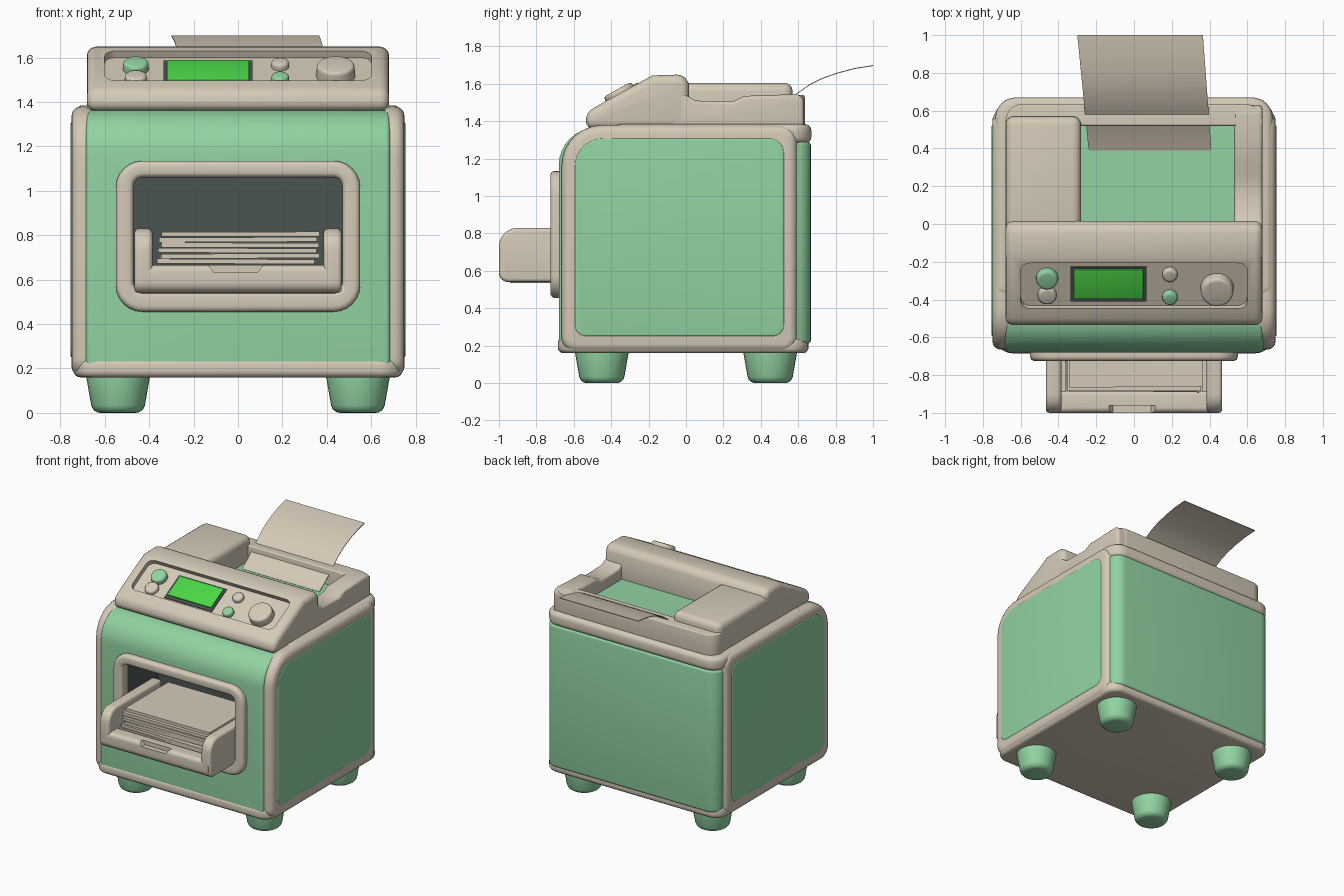
import bpy, bmesh, math, random
from mathutils import Matrix, Vector

if "Cube" in bpy.data.objects:
    bpy.data.objects.remove(bpy.data.objects["Cube"])

random.seed(4)


def material(name, rgb):
    m = bpy.data.materials.new(name)
    m.diffuse_color = (*rgb, 1)
    m.use_nodes = True
    m.node_tree.nodes["Principled BSDF"].inputs["Base Color"].default_value = m.diffuse_color
    return m


GREEN = material("mint green", (0.285, 0.65, 0.36))
BEIGE = material("warm beige", (0.66, 0.59, 0.475))
DARK = material("dark interior", (0.07, 0.09, 0.085))
SCREEN = material("bright screen green", (0.07, 0.68, 0.06))


def finish(name, bm, mat, bevel=0, matrix=None, seg=4):
    bmesh.ops.recalc_face_normals(bm, faces=bm.faces)
    if matrix:
        bm.transform(matrix)
    me = bpy.data.meshes.new(name)
    bm.to_mesh(me)
    bm.free()
    ob = bpy.data.objects.new(name, me)
    bpy.context.collection.objects.link(ob)
    if mat:
        me.materials.append(mat)
    if bevel:
        b = ob.modifiers.new("bevel", 'BEVEL')
        b.width, b.segments = bevel, seg
        b.limit_method, b.angle_limit = 'ANGLE', math.radians(32)
    return ob


def place(axis, u, v, w):
    return {'x': (w, u, v), 'y': (u, w, v), 'z': (u, v, w)}[axis]


def rrect(u0, v0, u1, v1, radii, n=6):
    """Rounded rectangle, radii from (u0,v0) counter-clockwise."""
    if not isinstance(radii, tuple):
        radii = (radii,) * 4
    pts = []
    for k, (u, v, su, sv) in enumerate([(u0, v0, 1, 1), (u1, v0, -1, 1),
                                        (u1, v1, -1, -1), (u0, v1, 1, -1)]):
        r = radii[k]
        for i in range(n + 1):
            a = math.radians(180 + 90 * k + 90 * i / n)
            pts.append((u + su * r + r * math.cos(a), v + sv * r + r * math.sin(a)))
    return pts


def prism(name, pts, axis, lo, hi, mat, bevel=0, matrix=None):
    bm = bmesh.new()
    a = [bm.verts.new(place(axis, u, v, lo)) for u, v in pts]
    b = [bm.verts.new(place(axis, u, v, hi)) for u, v in pts]
    bm.faces.new(a)
    bm.faces.new(b)
    for i in range(len(a)):
        j = (i + 1) % len(a)
        bm.faces.new((a[i], a[j], b[j], b[i]))
    return finish(name, bm, mat, bevel, matrix)


def ring(name, outer, inner, axis, lo, hi, mat, bevel):
    bm = bmesh.new()
    loops = [[bm.verts.new(place(axis, u, v, w)) for u, v in pts]
             for pts, w in ((outer, lo), (outer, hi), (inner, hi), (inner, lo))]
    n = len(outer)
    for k in range(4):
        p, q = loops[k], loops[(k + 1) % 4]
        for i in range(n):
            j = (i + 1) % n
            bm.faces.new((p[i], p[j], q[j], q[i]))
    return finish(name, bm, mat, bevel)


def box(name, x, y, z, mat, bevel=0, matrix=None):
    pts = [(x[0], y[0]), (x[1], y[0]), (x[1], y[1]), (x[0], y[1])]
    return prism(name, pts, 'z', z[0], z[1], mat, bevel, matrix)


def disc(name, r0, r1, z0, z1, mat, bevel, matrix):
    bm = bmesh.new()
    bmesh.ops.create_cone(bm, cap_ends=True, segments=28, radius1=r0, radius2=r1, depth=z1 - z0,
                          matrix=Matrix.Translation((0, 0, (z0 + z1) / 2)))
    return finish(name, bm, mat, bevel, matrix)


cutters = []


def cut(ob, cutter):
    m = ob.modifiers.new("cut", 'BOOLEAN')
    m.operation, m.object, m.solver = 'DIFFERENCE', cutter, 'EXACT'
    cutter.hide_render = True
    cutters.append(cutter)


# Body shell with the paper opening
body = prism("body_shell", rrect(-0.68, 0.20, 0.64, 1.365, (0.03, 0.05, 0.05, 0.2), 8),
             'x', -0.685, 0.685, GREEN, 0.02)
cut(body, box("opening_cutter", (-0.48, 0.48), (-0.9, -0.28), (0.54, 1.07), None))
prism("back_panel", rrect(-0.725, 0.35, 0.725, 0.668, (0.02, 0.02, 0.09, 0.09)),
      'z', 0.21, 1.29, GREEN, 0.03)

# Dark lining of the opening, open at the front
bm = bmesh.new()
bmesh.ops.create_cube(bm, size=1, matrix=Matrix.Translation((0, -0.48, 0.805))
                      @ Matrix.Diagonal((0.95, 0.39, 0.52, 1)))
bm.faces.ensure_lookup_table()
bmesh.ops.delete(bm, geom=[min(bm.faces, key=lambda f: f.calc_center_median().y)],
                 context='FACES_ONLY')
lining = finish("opening_lining", bm, DARK)
lining.data.flip_normals()

# Beige framework: base, top rail, side frames with green panels
prism("base_plate", rrect(-0.74, -0.685, 0.74, 0.655, 0.1), 'z', 0.16, 0.245, BEIGE, 0.03)
prism("top_rail", rrect(-0.735, -0.38, 0.735, 0.67, (0.05, 0.05, 0.11, 0.11)),
      'z', 1.28, 1.385, BEIGE, 0.035)
for s, side in ((-1, "left"), (1, "right")):
    lo, hi = sorted((s * 0.64, s * 0.75))
    prism(side + "_side_frame", rrect(-0.665, 0.165, 0.595, 1.38, (0.08, 0.08, 0.09, 0.22), 8),
          'x', lo, hi, BEIGE, 0.045)
    lo, hi = sorted((s * 0.70, s * 0.754))
    prism(side + "_side_panel", rrect(-0.595, 0.25, 0.525, 1.31, (0.06, 0.06, 0.08, 0.15), 8),
          'x', lo, hi, GREEN, 0.01)

# Feet
for x in (-0.54, 0.54):
    for y in (-0.45, 0.45):
        disc("foot", 0.115, 0.15, 0, 0.2, GREEN, 0.035, Matrix.Translation((x, y, 0)))

# Front bezel
ring("front_bezel", rrect(-0.55, 0.455, 0.55, 1.135, 0.12), rrect(-0.47, 0.55, 0.47, 1.06, 0.04),
     'y', -0.725, -0.64, BEIGE, 0.025)

# Paper tray
for s, side in ((-1, "left"), (1, "right")):
    lo, hi = sorted((s * 0.385, s * 0.467))
    prism(side + "_tray_wall", rrect(-1.0, 0.54, -0.36, 0.83, (0.05, 0.02, 0.02, 0.1)),
          'x', lo, hi, BEIGE, 0.025)
front = prism("tray_front", rrect(-1.0, 0.54, -0.885, 0.665, (0.05, 0.02, 0.02, 0.03)),
              'x', -0.45, 0.45, BEIGE)
cut(front, prism("notch_cutter", [(-0.16, 0.7), (-0.11, 0.635), (0.09, 0.635), (0.14, 0.7)],
                 'y', -1.1, -0.96, None))
box("tray_floor", (-0.44, 0.44), (-0.94, -0.36), (0.535, 0.6), BEIGE)

# Stack of loose sheets
for i in range(9):
    dx, dy = random.uniform(-0.012, 0.012), random.uniform(-0.02, 0.01)
    z = 0.598 + i * 0.0245
    box("stacked_sheets", (-0.355, 0.355), (-0.26, 0.26), (0, 0.021), BEIGE, 0,
        Matrix.Translation((dx, -0.61 + dy, z))
        @ Matrix.Rotation(random.uniform(-0.02, 0.02), 4, 'Z')
        @ Matrix.Rotation(random.uniform(-0.006, 0.006), 4, 'Y'))

# Top unit: sloping hood, left block, rails and green output floor
hood = prism("control_hood", [(-0.535, 1.36), (-0.535, 1.445), (-0.47, 1.485), (-0.18, 1.645),
                              (-0.01, 1.65), (0.015, 1.6), (0.015, 1.36)],
             'x', -0.68, 0.68, BEIGE, 0.04)
box("left_block", (-0.68, -0.28), (-0.08, 0.57), (1.36, 1.605), BEIGE, 0.045)
prism("right_rail", [(-0.08, 1.36), (-0.08, 1.58), (0.0, 1.54), (0.05, 1.51), (0.25, 1.505),
                     (0.31, 1.535), (0.6, 1.545), (0.63, 1.52), (0.63, 1.36)],
      'x', 0.53, 0.68, BEIGE, 0.025)
prism("back_rail", rrect(-0.68, 0.52, 0.68, 0.635, (0.01, 0.01, 0.09, 0.09)),
      'z', 1.36, 1.54, BEIGE, 0.025)
box("output_floor", (-0.3, 0.55), (0.0, 0.54), (1.37, 1.42), GREEN)

# Sunken control panel, in the slope's own frame
SLOPE = math.radians(29)
P = Matrix.Translation((0, -0.33, 1.5625)) @ Matrix.Rotation(SLOPE, 4, 'X')
cut(hood, prism("panel_cutter", rrect(-0.6, -0.135, 0.6, 0.14, 0.05), 'z', -0.035, 0.2, None,
                0, P))
box("screen_border", (-0.335, 0.065), (-0.108, 0.1), (-0.06, -0.028), DARK, 0, P)
box("screen", (-0.32, 0.05), (-0.085, 0.09), (-0.05, -0.019), SCREEN, 0.004, P)
for name, x, y, r, h, mat in (("upper_left_button", -0.46, -0.3, 0.06, 0.005, GREEN),
                              ("lower_left_button", -0.46, -0.39, 0.052, -0.005, BEIGE),
                              ("upper_right_button", 0.19, -0.28, 0.042, -0.005, BEIGE),
                              ("lower_right_button", 0.19, -0.4, 0.042, 0.0, GREEN),
                              ("control_knob", 0.44, -0.355, 0.09, 0.025, BEIGE)):
    ly = (y + 0.33) / math.cos(SLOPE)
    disc(name, r, r * 0.93, -0.06, h, mat, 0.015, P @ Matrix.Translation((x, ly, 0)))

# Printed sheet curling out of the back
path = [(0.39, 1.422), (0.46, 1.46), (0.53, 1.505), (0.6, 1.555), (0.66, 1.597), (0.73, 1.632),
        (0.81, 1.66), (0.9, 1.684), (1.0, 1.70)]
bm = bmesh.new()
rows = []
for y, z in path:
    t = (y - 0.39) / 0.61
    rows.append([bm.verts.new((x, y, z + dz)) for dz in (0, -0.005)
                 for x in (-0.24 - 0.06 * t, 0.41 - 0.045 * t)])
for a, b in zip(rows, rows[1:]):
    for i, j in ((0, 1), (1, 3), (3, 2), (2, 0)):
        bm.faces.new((a[i], a[j], b[j], b[i]))
for r in (rows[0], rows[-1]):
    bm.faces.new((r[0], r[1], r[3], r[2]))
finish("printed_sheet", bm, BEIGE)

# Apply modifiers, drop cutters, shade
bpy.ops.object.select_all(action='SELECT')
bpy.context.view_layer.objects.active = body
bpy.ops.object.convert(target='MESH')
for c in cutters:
    bpy.data.objects.remove(c)
bpy.ops.object.select_all(action='SELECT')
bpy.ops.object.shade_smooth_by_angle(angle=math.radians(35))
